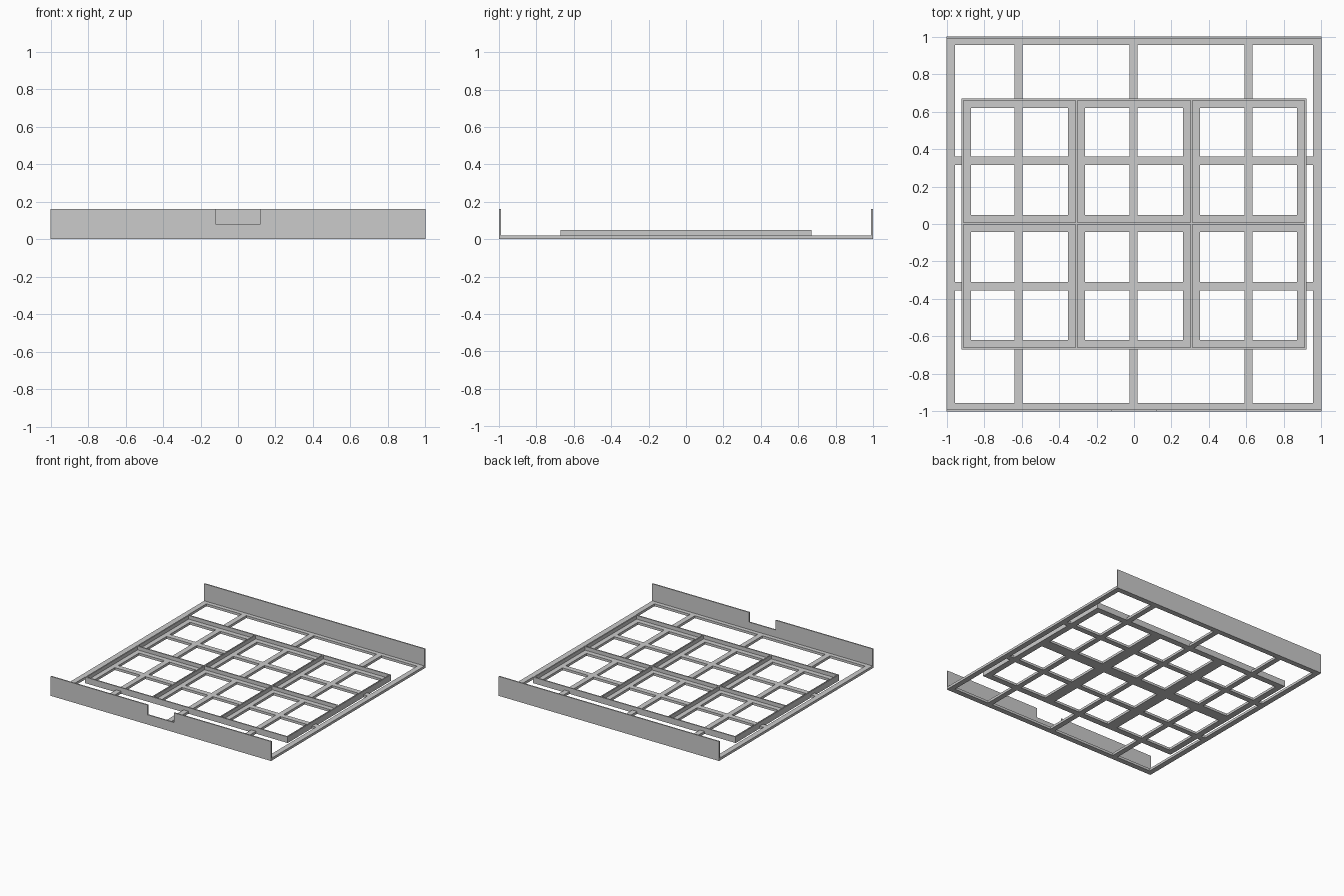
import bpy, bmesh

if "Cube" in bpy.data.objects:
    bpy.data.objects.remove(bpy.data.objects["Cube"])

grey = bpy.data.materials.new("light_grey")
grey.diffuse_color = (0.6, 0.6, 0.6, 1)
grey.use_nodes = True
grey.node_tree.nodes["Principled BSDF"].inputs["Base Color"].default_value = grey.diffuse_color


def lattice(name, rects, z0, z1):
    """Union of rectangles (x0, x1, y0, y1), extruded from z0 to z1."""
    xs = sorted({round(v, 4) for r in rects for v in r[:2]})
    ys = sorted({round(v, 4) for r in rects for v in r[2:]})
    bm = bmesh.new()
    verts = {}

    def vert(x, y):
        if (x, y) not in verts:
            verts[x, y] = bm.verts.new((x, y, z0))
        return verts[x, y]

    for xa, xb in zip(xs, xs[1:]):
        for ya, yb in zip(ys, ys[1:]):
            cx, cy = (xa + xb) / 2, (ya + yb) / 2
            if any(r[0] < cx < r[1] and r[2] < cy < r[3] for r in rects):
                bm.faces.new([vert(xa, ya), vert(xb, ya), vert(xb, yb), vert(xa, yb)])
    ext = bmesh.ops.extrude_face_region(bm, geom=bm.faces[:], use_keep_orig=True)
    moved = [g for g in ext["geom"] if isinstance(g, bmesh.types.BMVert)]
    bmesh.ops.translate(bm, verts=moved, vec=(0, 0, z1 - z0))
    bmesh.ops.recalc_face_normals(bm, faces=bm.faces[:])
    finish(name, bm)


def panel(name, outline, y0, y1):
    """Upright sheet: x/z outline extruded from y0 to y1."""
    bm = bmesh.new()
    face = bm.faces.new([bm.verts.new((x, y0, z)) for x, z in outline])
    ext = bmesh.ops.extrude_face_region(bm, geom=[face], use_keep_orig=True)
    moved = [g for g in ext["geom"] if isinstance(g, bmesh.types.BMVert)]
    bmesh.ops.translate(bm, verts=moved, vec=(0, y1 - y0, 0))
    bmesh.ops.recalc_face_normals(bm, faces=bm.faces[:])
    finish(name, bm)


def finish(name, bm):
    mesh = bpy.data.meshes.new(name)
    bm.to_mesh(mesh)
    bm.free()
    mesh.materials.append(grey)
    bpy.context.collection.objects.link(bpy.data.objects.new(name, mesh))


RAIL, T = 0.044, 0.01          # rail width, sheet thickness
TX, TY = 0.92, 0.67            # half size of the compartment block
X_WALLS = (-TX + T / 2, -0.307, 0.307, TX - T / 2)
Y_WALLS = (-TY + T / 2, 0.003, TY - T / 2)

# base: outer rim, cross bars and the ledges under the compartment walls
base = []
for s in (-1, 1):
    base.append((*sorted((s, s * (1 - RAIL))), -1 + T, 1 - T))
    base.append((-1, 1, *sorted((s * (1 - T), s * (1 - RAIL)))))
for x in (-0.616, -0.003, 0.611):
    base.append((x - RAIL / 2, x + RAIL / 2, -1 + T, 1 - T))
for y in (-0.332, 0.337):
    base.append((-1, 1, y - RAIL / 2, y + RAIL / 2))
LEDGE = 0.045
for x in X_WALLS:
    base.append((max(x - LEDGE, -TX), min(x + LEDGE, TX), -TY, TY))
for y in Y_WALLS:
    base.append((-TX, TX, max(y - LEDGE, -TY), min(y + LEDGE, TY)))
lattice("base_grid", base, 0, 0.02)

# thin low walls dividing six compartments
walls = [(x - T / 2, x + T / 2, -TY, TY) for x in X_WALLS]
walls += [(-TX, TX, y - T / 2, y + T / 2) for y in Y_WALLS]
lattice("compartment_walls", walls, 0.02, 0.05)

# end panels, the front one notched as a handle
H, NX, NZ = 0.16, 0.12, 0.08
panel("back_panel", [(-1, 0), (1, 0), (1, H), (-1, H)], 1 - T, 1)
panel("front_panel", [(-1, 0), (1, 0), (1, H), (NX, H), (NX, NZ),
                      (-NX, NZ), (-NX, H), (-1, H)], -1, -1 + T)
